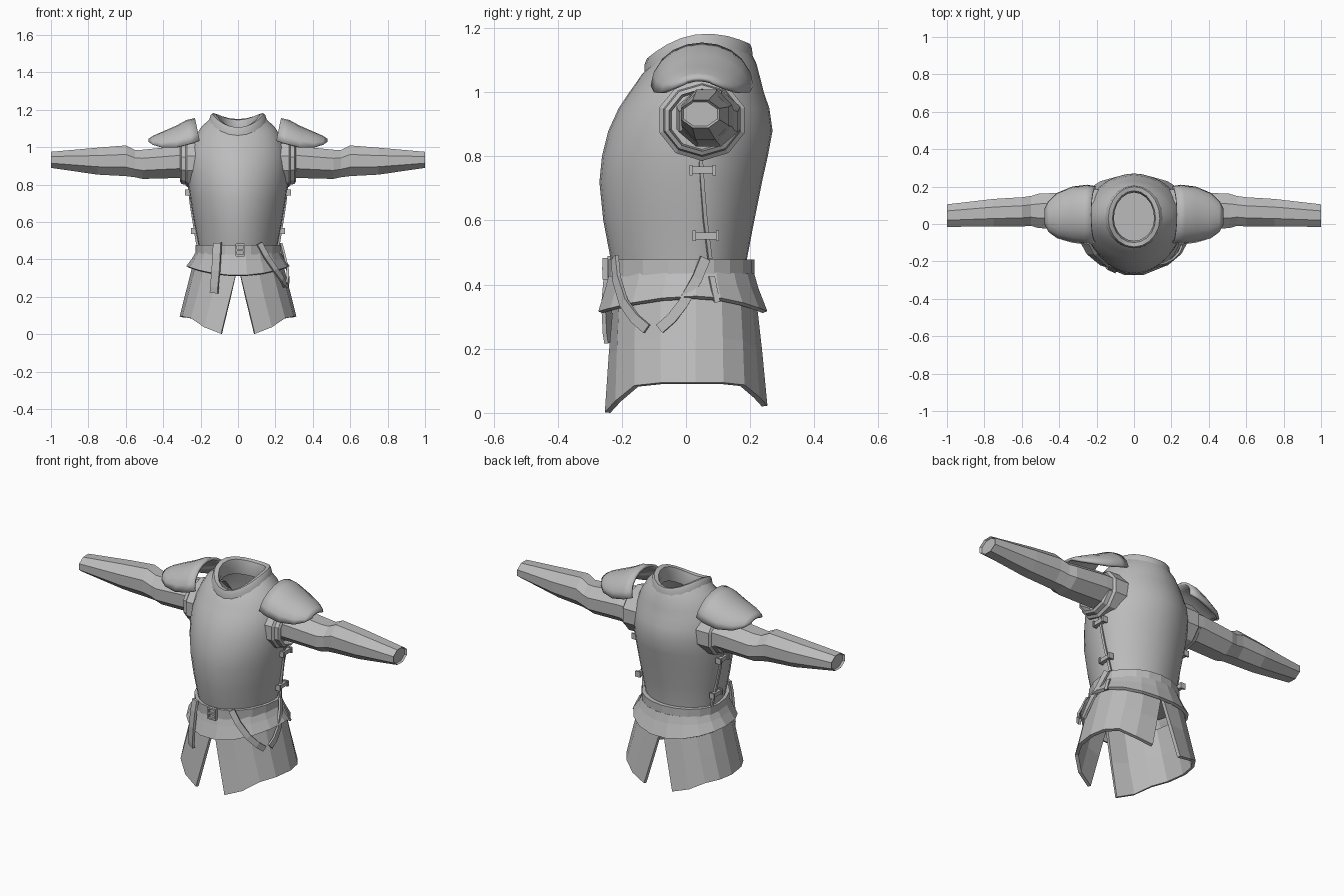
import bpy, bmesh, math
from mathutils import Vector

if "Cube" in bpy.data.objects:
    bpy.data.objects.remove(bpy.data.objects["Cube"])

steel = bpy.data.materials.new("grey_steel")
steel.diffuse_color = (0.5, 0.5, 0.5, 1)
steel.use_nodes = True
steel.node_tree.nodes["Principled BSDF"].inputs["Base Color"].default_value = steel.diffuse_color


def finish(ob, smooth=False, solid=0, mirror=False):
    ob.data.materials.append(steel)
    if mirror:
        ob.modifiers.new("mirror", 'MIRROR')
    if solid:
        m = ob.modifiers.new("thickness", 'SOLIDIFY')
        m.thickness, m.offset = solid, -1
    if smooth:
        bpy.context.view_layer.objects.active = ob
        ob.select_set(True)
        bpy.ops.object.shade_smooth_by_angle(angle=math.radians(35))
        ob.select_set(False)
    return ob


def loft(name, rows, closed=True, cap_start=False, cap_end=False, ring=False, **kw):
    """Skin a list of point rows; ring joins the last row to the first."""
    bm = bmesh.new()
    vs = [[bm.verts.new(p) for p in r] for r in rows]
    n = len(rows[0])
    pairs = list(zip(vs, vs[1:])) + ([(vs[-1], vs[0])] if ring else [])
    for a, b in pairs:
        for i in range(n if closed else n - 1):
            j = (i + 1) % n
            bm.faces.new((a[i], a[j], b[j], b[i]))
    if cap_start:
        bm.faces.new(vs[0][::-1])
    if cap_end:
        bm.faces.new(vs[-1])
    if closed and (ring or cap_start and cap_end):
        bmesh.ops.recalc_face_normals(bm, faces=bm.faces)
    me = bpy.data.meshes.new(name)
    bm.to_mesh(me)
    bm.free()
    ob = bpy.data.objects.new(name, me)
    bpy.context.collection.objects.link(ob)
    return finish(ob, **kw)


def body_point(a, z, w, yf, yb, p=2.0):
    c, s = math.cos(a), math.sin(a)
    x = w * math.copysign(abs(c) ** (2 / p), c)
    t = math.copysign(abs(s) ** (2 / p), s)
    return (x, 0.03 + t * (yb - 0.03 if s > 0 else 0.03 - yf), z)


def body_ring(z, w, yf, yb, lift=0, n=32, p=2.0, drop=False):
    """Horizontal ring; lift raises the sides (and the nape, unless drop)."""
    out = []
    for i in range(n):
        a = math.tau * i / n
        s = math.sin(a)
        f = 1 - s * s if drop else 1 - 0.7 * s * s + 0.3 * s
        out.append(body_point(a, z + lift * f, w, yf, yb, p))
    return out


def strap(name, pts, width, thick, **kw):
    """Flat band through points, facing away from the body axis."""
    pts = [Vector(p) for p in pts]
    rows = []
    for i, p in enumerate(pts):
        tan = (pts[min(i + 1, len(pts) - 1)] - pts[max(i - 1, 0)]).normalized()
        out = Vector((p.x, p.y, 0)).normalized()
        side = tan.cross(out).normalized() * width / 2
        out = out * thick / 2
        rows.append([p + side + out, p - side + out, p - side - out, p + side - out])
    return loft(name, rows, cap_start=True, cap_end=True, **kw)


def box(name, c, size, **kw):
    x, y, z = (s / 2 for s in size)
    sq = [(-x, -y), (x, -y), (x, y), (-x, y)]
    rows = [[(c[0] + a, c[1] + b, c[2] + h) for a, b in sq] for h in (-z, z)]
    return loft(name, rows, cap_start=True, cap_end=True, **kw)


# Breastplate and backplate
torso = [(.40, .205, -.215, .185), (.48, .212, -.235, .19), (.60, .235, -.258, .213),
         (.72, .255, -.27, .237), (.80, .266, -.262, .255), (.88, .27, -.242, .27),
         (.95, .265, -.21, .26), (.995, .252, -.18, .243, .005),
         (1.03, .232, -.155, .232, .02), (1.055, .195, -.138, .22, .055),
         (1.065, .15, -.127, .207, .085)]
loft("breastplate", [body_ring(*r, p=1.9) for r in torso], cap_start=True, smooth=True)

# Standing collar with a rolled inner edge
collar = [(1.05, .155, -.13, .208, .09), (1.085, .147, -.13, .206, .085),
          (1.105, .138, -.122, .2, .075), (1.103, .115, -.1, .178, .07),
          (1.07, .108, -.09, .168, .07), (1.03, .115, -.09, .17, .06)]
loft("collar", [body_ring(*r, n=20) for r in collar], smooth=True)

# Waist belt
belt = [(.425, .228, -.248, .213), (.478, .228, -.248, .213),
        (.478, .2, -.225, .185), (.425, .2, -.225, .185)]
loft("belt", [body_ring(*r, n=20) for r in belt], ring=True)

# Flared hip plate under the belt
hips = [(.43, .213, -.228, .2), (.385, .232, -.24, .213, .012), (.31, .263, -.263, .242, .045)]
loft("hip_plate", [body_ring(*r, n=18, drop=True) for r in hips], solid=.016)

# Skirt panels, slit at front and back
rows = []
for t in (0, .5, 1):
    row = []
    for i in range(9):
        k = i / 4 - 1
        a = k * math.radians(90 - 14 * t)
        rise = max(0, abs(math.sin(a)) - .55) / .42
        low = .09 - (.09 if k < 0 else .07) * min(1, rise) ** 1.3
        z = .365 * (1 - t) + low * t
        row.append(body_point(a, z, .225 + .07 * t, -.207 - .036 * t, .2 + .042 * t, 2.3))
    rows.append(row)
loft("skirt_panel", rows, closed=False, mirror=True, solid=.018)

# Shoulder plates: domed arcs tapering outward
pad = [(.205, .05, .152, 1.155, 1.035), (.25, .05, .16, 1.145, 1.02), (.33, .05, .15, 1.115, 1.0),
       (.41, .045, .122, 1.08, 1.0), (.455, .04, .085, 1.06, 1.012), (.478, .04, .045, 1.045, 1.028)]
rows = []
for x, yc, half, crown, end in pad:
    ts = [math.pi * i / 10 for i in range(11)]
    rows.append([(x + .025 * math.sin(t) * (x < .3), yc - half * math.cos(t),
                  end + (crown - end) * math.sin(t)) for t in ts])
loft("shoulder_plate", [r[::-1] for r in rows], closed=False, mirror=True, smooth=True, solid=.014)


def tube_row(x, y, z, ry, rz, n=8):
    return [(x, y + ry * math.cos(math.tau * (i + .5) / n),
             z + rz * math.sin(math.tau * (i + .5) / n)) for i in range(n)]


# Sleeves with an elbow step and a recessed cuff
k = 1 / math.cos(math.pi / 8)
arm = [(.22, .07, .92, .10, .085), (.32, .07, .92, .10, .085), (.51, .07, .908, .092, .078),
       (.55, .07, .912, .08, .073), (.60, .065, .927, .078, .082), (.75, .06, .925, .074, .072),
       (1.0, .045, .932, .06, .043), (.99, .045, .932, .053, .037)]
loft("sleeve", [tube_row(x, y, z, a * k, b * k) for x, y, z, a, b in arm],
     cap_start=True, cap_end=True, mirror=True)

# Stepped rims around the arm holes
rim = [(.17, .14, .127), (.272, .14, .127), (.282, .126, .114), (.302, .122, .11),
       (.31, .108, .097), (.25, .1, .09)]
loft("armhole_rim", [tube_row(x, .05, .913, a, b, 10) for x, a, b in rim], mirror=True)

# Side seam with two clasps on each flank
strap("side_seam", [(.263, .045, .80), (.252, .052, .70), (.236, .06, .60), (.216, .075, .48)],
      .012, .012, mirror=True)
for x, y, z in ((.266, .052, .757), (.234, .062, .552)):
    box("clasp", (x, y, z), (.022, .08, .022), mirror=True)
    for e in (-.036, .036):
        box("clasp_end", (x + .002, y + e, z), (.03, .01, .032), mirror=True)

# Belt buckle frame and prong
for dx in (-.022, .022):
    box("buckle_side", (.012 + dx, -.252, .45), (.009, .018, .066))
for dz in (-.029, .029):
    box("buckle_bar", (.012, -.252, .45 + dz), (.044, .018, .009))
box("buckle_prong", (.012, -.256, .45), (.044, .012, .009))

# Hanging straps
strap("belt_tail", [(-.11, -.228, .488), (-.113, -.24, .43), (-.118, -.248, .34),
                    (-.126, -.243, .25), (-.128, -.238, .22)], .046, .014)
strap("front_hanger", [(.115, -.222, .485), (.15, -.217, .42), (.2, -.195, .345),
                       (.235, -.16, .295), (.252, -.122, .262)], .032, .012)
strap("side_hanger", [(.228, .06, .482), (.246, .035, .42), (.266, -.01, .34),
                      (.268, -.045, .295), (.262, -.082, .262)], .032, .012)
strap("short_strap", [(.232, .08, .425), (.25, .088, .385), (.264, .097, .345)], .018, .01)
